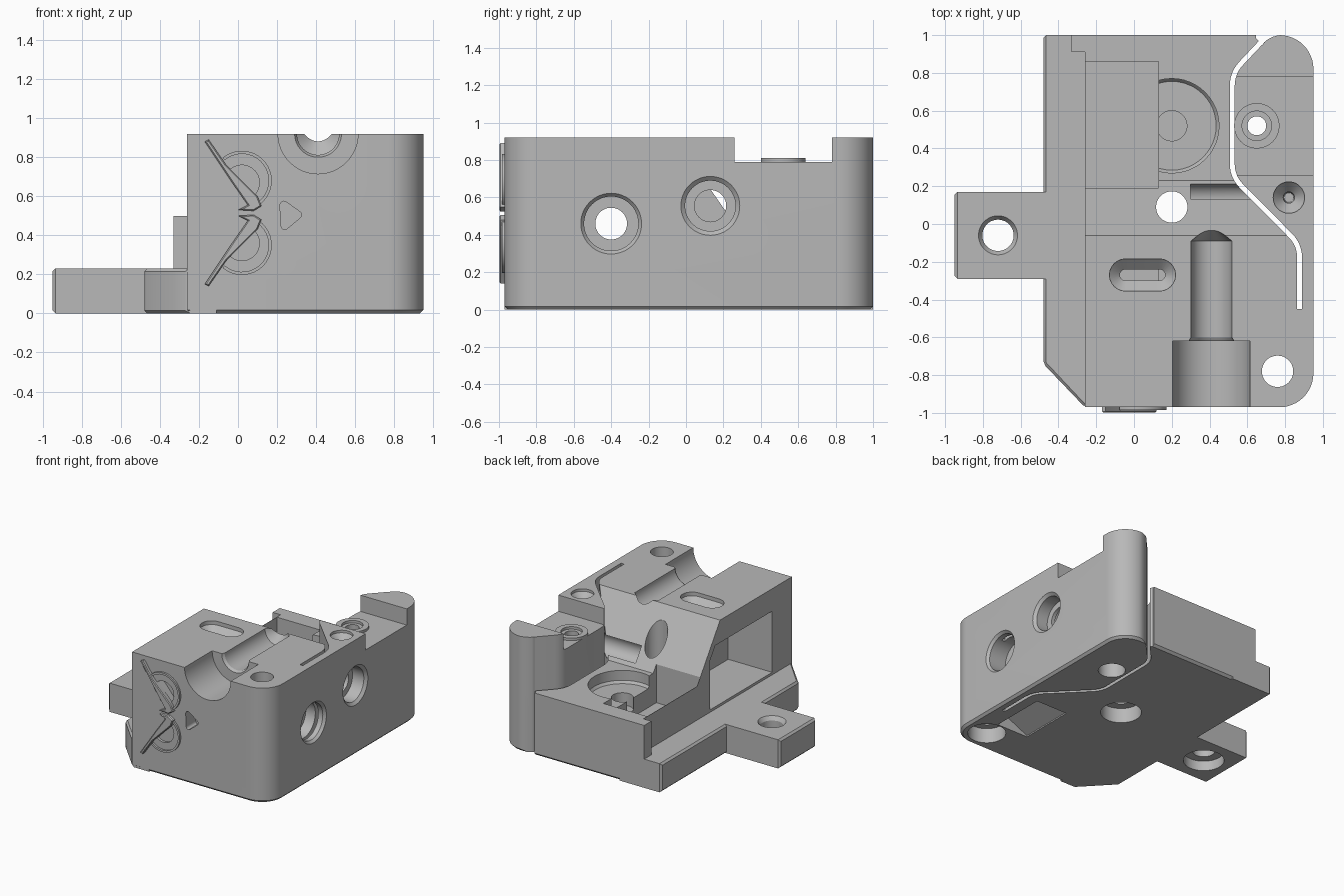
import bpy, bmesh, math
from mathutils import Vector

cube = bpy.data.objects.get("Cube")
if cube:
    bpy.data.objects.remove(cube, do_unlink=True)

grey = bpy.data.materials.new("plain_grey")
grey.use_nodes = True
colour = (0.48, 0.48, 0.48, 1)
grey.diffuse_color = colour
grey.node_tree.nodes["Principled BSDF"].inputs["Base Color"].default_value = colour

TOP, LEDGE, DECK, FLOOR = 0.92, 0.23, 0.5, 0.25
FRONT, BACK, RIGHT, SIDE = -0.97, 1, 0.95, -0.26
BELOW, ABOVE = -0.1, 1.2
HOLE = 0.083


def place(axis, a, b, h):
    return {"x": (h, a, b), "y": (a, h, b), "z": (a, b, h)}[axis]


def finish(name, bm):
    bmesh.ops.recalc_face_normals(bm, faces=bm.faces)
    mesh = bpy.data.meshes.new(name)
    bm.to_mesh(mesh)
    bm.free()
    obj = bpy.data.objects.new(name, mesh)
    mesh.materials.append(grey)
    bpy.context.collection.objects.link(obj)
    return obj


def loft(name, axis, rings):
    """Skin a stack of equal rings, each a list of 2D points and a height."""
    bm = bmesh.new()
    loops = [[bm.verts.new(place(axis, a, b, h)) for a, b in pts] for pts, h in rings]
    count = len(loops[0])
    for low, high in zip(loops, loops[1:]):
        for i in range(count):
            j = (i + 1) % count
            bm.faces.new((low[i], low[j], high[j], high[i]))
    bm.faces.new(loops[0])
    bm.faces.new(loops[-1])
    return finish(name, bm)


def prism(name, axis, pts, low, high):
    return loft(name, axis, [(pts, low), (pts, high)])


def box(name, xs, ys, zs):
    corners = [(xs[0], ys[0]), (xs[1], ys[0]), (xs[1], ys[1]), (xs[0], ys[1])]
    return prism(name, "z", corners, *zs)


def arc(cx, cy, radius, start, end, steps=12):
    angles = [math.radians(start + (end - start) * i / steps) for i in range(steps + 1)]
    return [(cx + radius * math.cos(t), cy + radius * math.sin(t)) for t in angles]


def drill(name, axis, centre, profile):
    """Round solid along an axis from (height, radius) pairs."""
    return loft(name, axis, [(arc(*centre, r, 0, 360, 48)[:-1], h) for h, r in profile])


def ribbon(name, axis, path, width, low, high):
    """Constant-width band following a path."""
    left, right = [], []
    for i, p in enumerate(path):
        before, after = path[max(i - 1, 0)], path[min(i + 1, len(path) - 1)]
        along = (Vector(after) - Vector(before)).normalized() * width / 2
        left.append((p[0] - along.y, p[1] + along.x))
        right.append((p[0] + along.y, p[1] - along.x))
    return prism(name, axis, left + right[::-1], low, high)


def soften(path, size):
    """Replace each inner corner of a path with a short curve."""
    result = [path[0]]
    for before, corner, after in zip(path, path[1:], path[2:]):
        c = Vector(corner)
        a = c + (Vector(before) - c).normalized() * size
        b = c + (Vector(after) - c).normalized() * size
        for i in range(7):
            t = i / 6
            result.append(tuple(a.lerp(c, t).lerp(c.lerp(b, t), t)))
    return result + [path[-1]]


def chamfer(obj, size, test):
    bm = bmesh.new()
    bm.from_mesh(obj.data)
    edges = [e for e in bm.edges if all(test(v.co) for v in e.verts)]
    bmesh.ops.bevel(bm, geom=edges, offset=size, segments=1, affect="EDGES")
    bm.to_mesh(obj.data)
    bm.free()
    return obj


def combine(target, tool, operation):
    mod = target.modifiers.new("combine", "BOOLEAN")
    mod.operation, mod.solver, mod.object = operation, "EXACT", tool
    bpy.context.view_layer.objects.active = target
    bpy.ops.object.modifier_apply(modifier=mod.name)
    bpy.data.objects.remove(tool, do_unlink=True)


# main block with rounded outer corners
radius = 0.18
outline = [(SIDE, FRONT)] + arc(RIGHT - radius, FRONT + radius, radius, -90, 0)
outline += arc(RIGHT - radius, BACK - radius, radius, 0, 90) + [(SIDE, BACK)]
body = chamfer(prism("clamp_block", "z", outline, 0, TOP), 0.018, lambda c: c.z < 0.001)


def add(tool):
    combine(body, tool, "UNION")


def cut(tool):
    combine(body, tool, "DIFFERENCE")


# side ledge, mounting tab and rear corner step
inner = SIDE + 0.15
base = [(-0.48, BACK), (-0.48, -0.74), (SIDE, FRONT), (inner, FRONT), (inner, BACK)]
add(chamfer(prism("ledge", "z", base, 0, LEDGE), 0.015, lambda c: c.x < inner - 0.05))
tab = box("tab", (-RIGHT, -0.4), (-0.29, 0.17), (0, LEDGE))
add(chamfer(tab, 0.015, lambda c: c.x < -0.5))
add(box("rear_step", (-0.33, inner), (0.91, BACK), (0.02, DECK)))

# sloped back and low deck, bounded by the flexure slit
slit = soften([(0.68, 0.97), (0.52, 0.8), (0.52, FLOOR), (0.877, -0.11), (0.877, -0.45)], 0.07)
profile = [(-0.06, ABOVE), (-0.06, TOP), (0.23, DECK), (ABOVE, DECK), (ABOVE, ABOVE)]
slope = prism("slope_cutter", "x", profile, -1, 1)
region = [(-ABOVE, ABOVE), (0.68, ABOVE)] + slit + [(-ABOVE, slit[-1][1])]
combine(slope, prism("slope_region", "z", region, 0, 2), "INTERSECT")
cut(slope)
cut(ribbon("slit", "z", slit, 0.026, BELOW, ABOVE))
mouth = [(0.645, ABOVE), (0.645, 0.985), (0.68, 0.945)] + arc(0.79, 0.85, 0.151, 135, 95, 5) + [(0.78, ABOVE)]
cut(prism("slit_mouth", "z", mouth, BELOW, ABOVE))

# rear pocket, side window and notch in the arm
cut(box("pocket", (SIDE + 0.003, 0.13), (0.19, 0.86), (FLOOR, ABOVE)))
window = [(-0.72, FLOOR), (-0.72, 0.74), (0, 0.74), (0.07, 0.64), (0.07, FLOOR)]
cut(prism("window", "x", window, -0.4, 0.13))
cut(box("arm_notch", (0.52, ABOVE), (0.26, 0.78), (0.79, ABOVE)))

# round seat with its pilot hole, and stepped half bore on top
cut(drill("round_seat", "z", (0.2, 0.52), [(0.3, 0.08), (0.4, 0.08), (0.4, 0.235), (0.42, 0.25), (0.7, 0.25)]))
bore = [(-ABOVE, 0.205), (-0.62, 0.205), (-0.62, 0.12), (-0.6, 0.108), (-0.09, 0.108), (-0.01, 0.01)]
cut(drill("screw_bore", "y", (0.41, TOP), bore))


def stadium(r):
    return arc(0.135, -0.27, r, -90, 90) + arc(-0.045, -0.27, r, 90, 270)


# tapered slot on top
cut(loft("top_slot", "z", [(stadium(r), h) for h, r in ((0.7, 0.03), (0.84, 0.03), (0.89, 0.085), (1, 0.085))]))

# vertical holes, counterbored from below
for centre, wide, depth in (((0.2, 0.09), 0.15, 0.12), ((0.76, -0.78), 0.14, 0.12), ((-0.72, -0.06), 0.15, 0.08)):
    cut(drill("counterbored_hole", "z", centre, [(BELOW, wide), (depth, wide), (depth, HOLE), (ABOVE, HOLE)]))
cut(drill("tab_countersink", "z", (-0.72, -0.06), [(0.2, HOLE), (0.24, 0.11)]))
cut(drill("blind_hole", "z", (0.82, 0.14), [(0.72, 0.025), (0.84, 0.03), (0.9, HOLE), (1, HOLE)]))

# holes in the right side, with wide bevelled mouths
for centre, start, step, wide in (((-0.4, 0.46), 0.1, 0.78, 0.145), ((0.13, 0.555), 0.3, 0.83, 0.135)):
    mouth = [(start, 0.085), (step, 0.085), (step, wide), (0.93, wide), (0.97, 0.18)]
    cut(drill("side_hole", "x", centre, mouth))
cut(drill("thread_relief", "x", (0.13, 0.555), [(0.72, 0.11), (0.8, 0.11)]))

# underside wedge and front triangular recess
wedge = [(0.5, -0.02), (0.5, 0.01), (0.78, 0.14), (0.78, -0.02)]
cut(prism("under_wedge", "y", wedge, -0.63, -0.18))
triangle = arc(0.235, 0.555, 0.02, 180, 60, 4) + arc(0.305, 0.505, 0.02, 50, -50, 4) + arc(0.24, 0.45, 0.02, -60, -180, 4)
cut(prism("front_recess", "y", triangle, -ABOVE, -0.85))

# raised screw seat on the arm
seat = (0.65, 0.52)
add(drill("arm_seat", "z", seat, [(0.7, 0.12), (0.81, 0.12)]))
cut(drill("arm_hole", "z", seat, [(BELOW, 0.1), (0.15, 0.1), (0.15, 0.05), (ABOVE, 0.05)]))
cut(drill("arm_counterbore", "z", seat, [(0.79, 0.078), (ABOVE, 0.078)]))


def flip(pts, upper):
    return pts if upper else [(x, 1.03 - z) for x, z in pts]


# mirrored relief on the front: half-round recess, rim and slanted blade
blade = [(-0.17, 0.88), (-0.15, 0.89), (-0.06, 0.76), (0.1, 0.6), (0.12, 0.55), (0.08, 0.525),
         (0, 0.53), (0.05, 0.555), (-0.03, 0.67)]
for upper, side in ((True, "upper"), (False, "lower")):
    socket = flip(arc(0.02, 0.67, 0.09, -50, 130), upper)
    cut(prism("socket", "y", socket, -ABOVE, -0.9 if upper else -0.95))
    rim = flip(arc(0.02, 0.68, 0.145, -55, 130, 20), upper)
    ribbon(side + "_front_rim", "y", rim, 0.016, FRONT - 0.015, FRONT + 0.005)
    plate = prism(side + "_front_blade", "y", flip(blade, upper), -0.998, -0.96)
    chamfer(plate, 0.006, lambda c: c.y < -0.99)

# smooth shading with sharp edges kept
bpy.ops.object.select_all(action="DESELECT")
for obj in bpy.data.objects:
    if obj.type == "MESH" and grey.name in obj.data.materials:
        obj.select_set(True)
bpy.context.view_layer.objects.active = body
bpy.ops.object.shade_smooth_by_angle(angle=math.radians(30))
